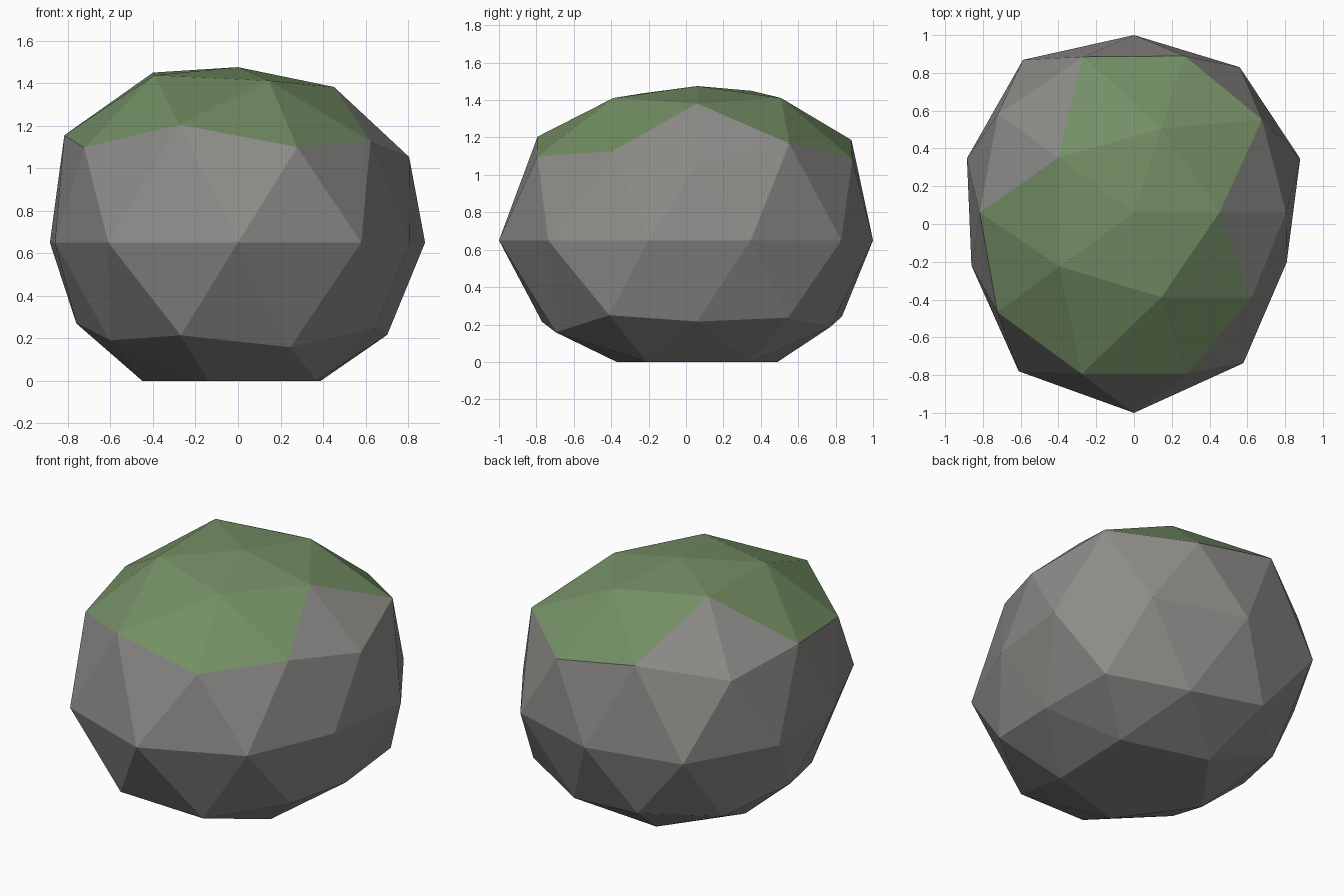
import bpy, bmesh, math
from mathutils import Vector

if "Cube" in bpy.data.objects:
    bpy.data.objects.remove(bpy.data.objects["Cube"])

CENTRE = Vector((0, 0.06, 0.65))

# Rings of the unit ball: height, first angle, radius of each corner going round
RINGS = [
    (1.0, 0, [0.825]),
    (0.851, 0, [0.86, 0.895, 0.94, 0.925, 0.895]),
    (0.526, 36, [0.985, 1.02, 0.96, 1.055, 0.905]),
    (0.447, 0, [0.9, 0.975, 0.995, 1.0, 1.005]),
    (0.0, 18, [0.925, 0.952, 0.94, 1.0, 0.93, 0.905, 1.038, 1.06, 0.985, 0.85]),
    (-0.447, 36, [0.925, 0.91, 0.85, 0.975, 0.895]),
    (-0.526, 0, [0.825, 0.88, 0.875, 0.875, 0.935]),
    (-0.851, 36, [0.915, 0.86, 0.856, 0.86, 0.87]),
    (-1.0, 0, [0.85]),
]


def material(name, colour):
    m = bpy.data.materials.new(name)
    m.diffuse_color = (*colour, 1)
    m.use_nodes = True
    m.node_tree.nodes["Principled BSDF"].inputs["Base Color"].default_value = m.diffuse_color
    return m


def ring_place(co):
    """Ring number and step around the ring for a point on the unit ball."""
    i = min(range(len(RINGS)), key=lambda k: abs(RINGS[k][0] - co.z))
    z, start, radii = RINGS[i]
    angle = math.degrees(math.atan2(co.y, co.x)) - start
    return i, round(angle * len(radii) / 360) % len(radii)


# Low-poly boulder
bm = bmesh.new()
bmesh.ops.create_icosphere(bm, subdivisions=2, radius=1)
for v in bm.verts:
    v.co.normalize()
places = {v: ring_place(v.co) for v in bm.verts}

# Moss covers the cap, except around two bare corners
bare = {(3, 0), (3, 2)}
for f in bm.faces:
    high = f.calc_center_median().z > 0.5
    f.material_index = int(high and not any(places[v] in bare for v in f.verts))
    f.smooth = False

# Uneven radius, with the underside flattened on the ground
for v, (i, k) in places.items():
    v.co = CENTRE + v.co * RINGS[i][2][k]
    v.co.z = max(v.co.z, 0)

mesh = bpy.data.meshes.new("mossy_boulder")
bm.to_mesh(mesh)
bm.free()
mesh.materials.append(material("stone_grey", (0.27, 0.262, 0.25)))
mesh.materials.append(material("moss_green", (0.175, 0.275, 0.13)))
boulder = bpy.data.objects.new("mossy_boulder", mesh)
bpy.context.collection.objects.link(boulder)
